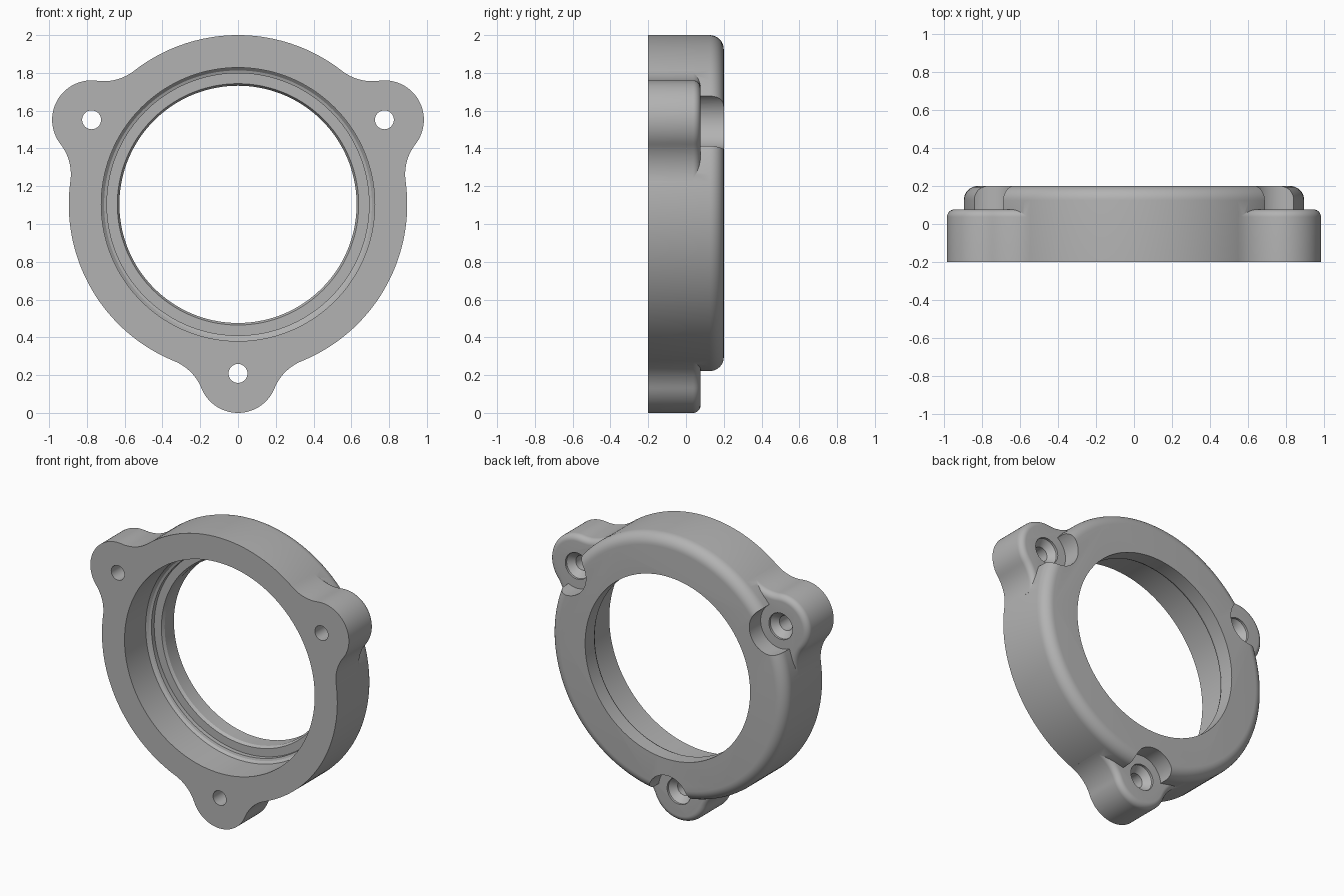
import bpy, bmesh, math
from math import sin, cos, pi, atan2, radians

if "Cube" in bpy.data.objects:
    bpy.data.objects.remove(bpy.data.objects["Cube"])

CZ = 1.104          # height of ring axis
R = 0.896           # ring outer radius
EAR_D, EAR_R = 0.895, 0.209
FIL = 0.26          # blend radius between ear and ring
EAR_TOP, FRONT, BACK = 0.077, -0.2, 0.2

metal = bpy.data.materials.new("plain grey")
metal.diffuse_color = (0.45, 0.45, 0.45, 1)
metal.use_nodes = True
metal.node_tree.nodes["Principled BSDF"].inputs["Base Color"].default_value = metal.diffuse_color


def finish(name, bm):
    bmesh.ops.recalc_face_normals(bm, faces=bm.faces)
    me = bpy.data.meshes.new(name)
    bm.to_mesh(me)
    bm.free()
    ob = bpy.data.objects.new(name, me)
    bpy.context.collection.objects.link(ob)
    me.materials.append(metal)
    return ob


def loft(name, loops):
    """Solid through a list of equal-length point loops, capped at both ends."""
    bm = bmesh.new()
    rows = [[bm.verts.new(p) for p in loop] for loop in loops]
    n = len(rows[0])
    for a, b in zip(rows, rows[1:]):
        for i in range(n):
            j = (i + 1) % n
            bm.faces.new((a[i], a[j], b[j], b[i]))
    bm.faces.new(rows[0])
    bm.faces.new(rows[-1])
    return finish(name, bm)


def turned(name, profile, x=0, z=CZ, n=144):
    """Solid of revolution about a y-parallel axis; profile is (radius, y)."""
    return loft(name, [[(x + r * cos(2 * pi * i / n), y, z + r * sin(2 * pi * i / n))
                        for i in range(n)] for r, y in profile])


def boolean(ob, tool, op):
    m = ob.modifiers.new("bool", "BOOLEAN")
    m.operation, m.solver, m.object = op, "EXACT", tool
    bpy.context.view_layer.objects.active = ob
    bpy.ops.object.modifier_apply(modifier=m.name)
    bpy.data.objects.remove(tool)


def rounded(radius, steps=8):
    """(inset, y drop) pairs of a quarter-round edge."""
    return [(radius * (1 - cos(t)), radius * (1 - sin(t)))
            for t in (pi / 2 * k / steps for k in range(steps + 1))]


def ear_outline(off):
    """Ear with tangent blends, inset by off, in (radial, tangential) coordinates."""
    q = R + FIL
    a = math.acos((q * q + EAR_D ** 2 - (EAR_R + FIL) ** 2) / (2 * q * EAR_D))
    fx, fy = q * cos(a), q * sin(a)
    t0, t1 = a + pi, atan2(-fy, EAR_D - fx) + 2 * pi
    half = [(0.8 * cos(a), 0.8 * sin(a))]
    for k in range(15):
        t = t0 + (t1 - t0) * k / 14
        half.append((fx + (FIL + off) * cos(t), fy + (FIL + off) * sin(t)))
    s = t1 - pi
    for k in range(1, 16):
        t = s * (1 - k / 16)
        half.append((EAR_D + (EAR_R - off) * cos(t), (EAR_R - off) * sin(t)))
    tip = [(EAR_D + EAR_R - off, 0)]
    return half + tip + [(u, -v) for u, v in reversed(half)]


def ear(name, ang):
    loops = []
    for off, y in [(0, FRONT)] + [(o, EAR_TOP - d) for o, d in rounded(0.04)]:
        loops.append([(u * cos(ang) - v * sin(ang), y, CZ + u * sin(ang) + v * cos(ang))
                      for u, v in ear_outline(off)])
    return loft(name, loops)


# Ring body with rounded back edge
body = turned("mounting_ring", [(R, FRONT)] + [(R - o, BACK - d) for o, d in rounded(0.075)])

# Three ears: screw-head pockets, ears, then countersunk screw holes
angles = [radians(a) for a in (30, 150, 270)]
centres = [(EAR_D * cos(a), CZ + EAR_D * sin(a)) for a in angles]
for x, z in centres:
    boolean(body, turned("pocket", [(0.153, EAR_TOP), (0.153, 0.3)], x, z, 64), "DIFFERENCE")
for a in angles:
    boolean(body, ear("ear", a), "UNION")
for x, z in centres:
    hole = [(0.05, -0.3), (0.05, 0.02), (0.09, EAR_TOP - 0.015), (0.09, 0.3)]
    boolean(body, turned("screw_hole", hole, x, z, 48), "DIFFERENCE")

# Stepped bore
bore = [(0.724, -0.3), (0.724, 0.03), (0.709, 0.045), (0.694, 0.05), (0.694, 0.08),
        (0.639, 0.08), (0.628, 0.1), (0.628, 0.3)]
boolean(body, turned("bore", bore), "DIFFERENCE")

bpy.ops.object.select_all(action="DESELECT")
body.select_set(True)
bpy.context.view_layer.objects.active = body
bpy.ops.object.shade_smooth_by_angle(angle=radians(25))
